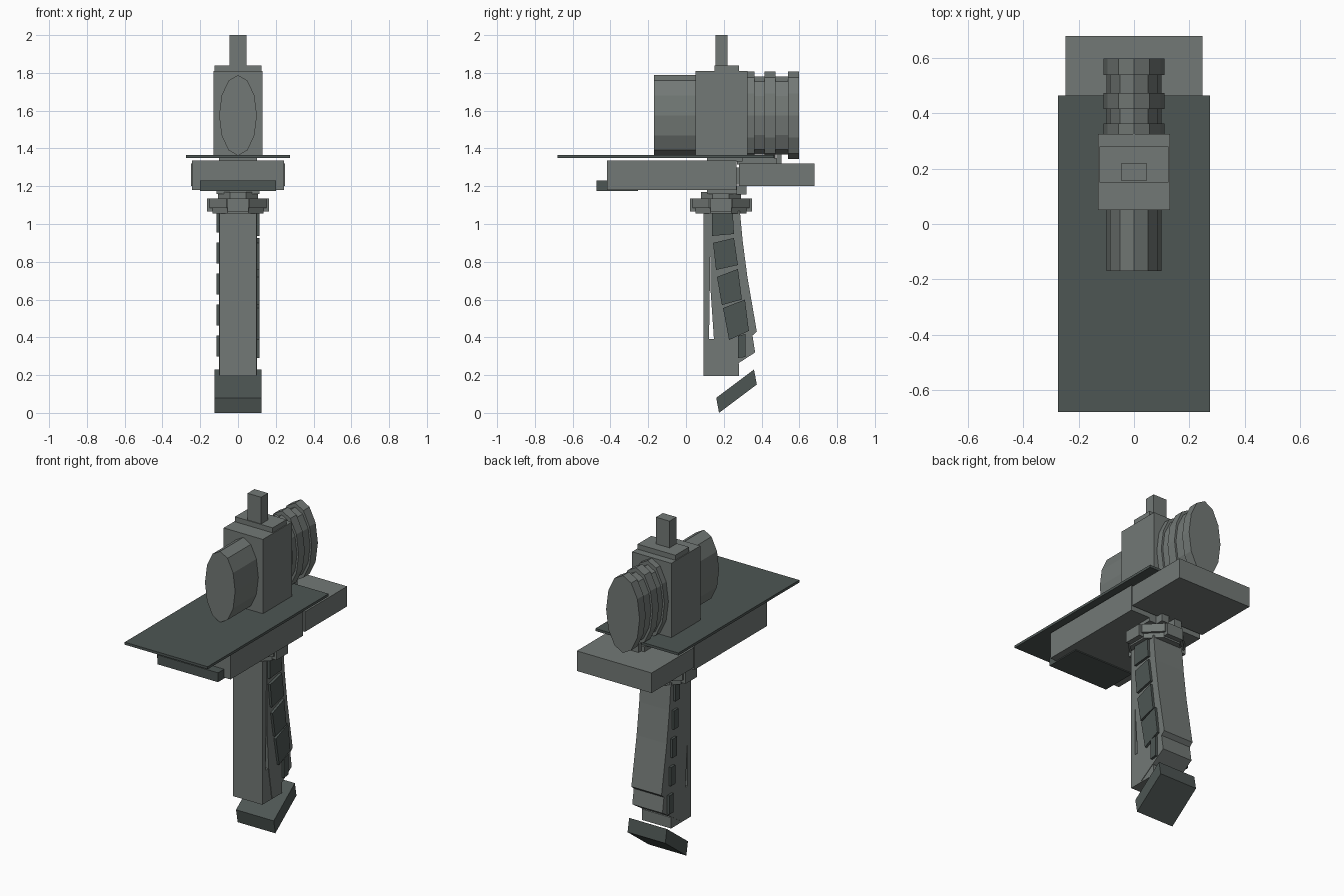
import bpy, bmesh, math
from mathutils import Vector

if "Cube" in bpy.data.objects:
    bpy.data.objects.remove(bpy.data.objects["Cube"])


def material(name, rgb):
    m = bpy.data.materials.new(name)
    m.diffuse_color = (*rgb, 1)
    m.use_nodes = True
    m.node_tree.nodes["Principled BSDF"].inputs["Base Color"].default_value = m.diffuse_color
    return m


GREY = material("grey metal", (0.17, 0.19, 0.18))
DARK = material("dark grey", (0.075, 0.092, 0.087))


def finish(name, bm, mat):
    bmesh.ops.recalc_face_normals(bm, faces=bm.faces)
    me = bpy.data.meshes.new(name)
    bm.to_mesh(me)
    bm.free()
    me.materials.append(mat)
    ob = bpy.data.objects.new(name, me)
    bpy.context.collection.objects.link(ob)
    return ob


def extrude(name, pts, vec, mat):
    """Closed prism: a planar outline pushed along vec."""
    bm = bmesh.new()
    face = bm.faces.new([bm.verts.new(p) for p in pts])
    new = bmesh.ops.extrude_face_region(bm, geom=[face], use_keep_orig=True)["geom"]
    bmesh.ops.translate(bm, vec=vec, verts=[v for v in new if isinstance(v, bmesh.types.BMVert)])
    return finish(name, bm, mat)


def side_profile(name, yz, x0, x1, mat):
    return extrude(name, [(x0, y, z) for y, z in yz], Vector((x1 - x0, 0, 0)), mat)


def box(name, x, y, z, mat=GREY):
    return side_profile(name, [(y[0], z[0]), (y[1], z[0]), (y[1], z[1]), (y[0], z[1])], x[0], x[1], mat)


def sym(w):
    return (-w, w)


def oval(name, y0, y1, rx, rz, zc=1.575, n=12):
    """Oval drum lying along y."""
    ring = [(rx * math.sin(i * math.tau / n), y0, zc + rz * math.cos(i * math.tau / n)) for i in range(n)]
    return extrude(name, ring, Vector((0, y1 - y0, 0)), GREY)


def disc(name, z0, z1, r, n=8, yc=0.185):
    """Upright drum around the grip axis, flats facing the sides."""
    r /= math.cos(math.pi / n)
    ring = [(r * math.cos((i + .5) * math.tau / n), yc + r * math.sin((i + .5) * math.tau / n), z0)
            for i in range(n)]
    return extrude(name, ring, Vector((0, 0, z1 - z0)), GREY)


# Upper body: block, cap, post, front barrel
box("body_block", sym(.13), (.05, .325), (1.36, 1.81))
box("body_cap", sym(.125), (.15, .28), (1.81, 1.84))
box("top_post", sym(.045), (.155, .22), (1.84, 2.0))
oval("front_barrel", -.17, .05, .10, .213)

# Rear barrel with raised rings
oval("rear_barrel", .32, .598, .10, .207)
for i, (a, b) in enumerate([(.32, .363), (.416, .474), (.54, .598)]):
    oval(f"rear_ring_{i + 1}", a, b, .111, .232)

# Top plate and the slabs beneath it
box("top_plate", sym(.275), (-.68, .465), (1.35, 1.365), DARK)
box("front_slab", sym(.243), (-.418, .268), (1.18, 1.337))
box("rear_slab", sym(.248), (.28, .68), (1.20, 1.32))
box("slab_joint", sym(.10), (.25, .30), (1.21, 1.30))
box("plate_spacer", sym(.10), (.11, .30), (1.33, 1.355))
box("rear_bracket", sym(.06), (.27, .48), (1.315, 1.35))
box("rear_hook", sym(.04), (.48, .505), (1.31, 1.37))
box("front_underplate", sym(.20), (-.475, -.255), (1.174, 1.23), DARK)

# Collar between slabs and grip
box("neck", sym(.115), (.11, .27), (1.16, 1.20))
disc("neck_ring", 1.135, 1.17, .105)
disc("collar_upper", 1.085, 1.135, .15)
disc("collar_lower", 1.055, 1.085, .135)
for s in (-1, 1):
    box("collar_side_lug", (s * .13, s * .165), (.13, .24), (1.065, 1.135))
    box("collar_end_lug", sym(.055), (.185 + s * .13, .185 + s * .165), (1.065, 1.135))
    box("rear_clip", (s * .02, s * .07), (.25, .32), (1.155, 1.205))

# Grip: upright front bar with foot, and slanted rear handle
side_profile("grip_front_bar", [(.092, 1.07), (.092, .195), (.28, .195), (.28, .26), (.15, .39),
                                (.122, .39), (.132, 1.07)], -.097, .097, GREY)
side_profile("grip_handle", [(.13, 1.07), (.285, 1.07), (.30, .91), (.325, .72), (.375, .43), (.352, .41),
                             (.366, .32), (.18, .20), (.148, .39), (.13, .65)], -.10, .10, GREY)

# Raised pads: wide ones on the right, narrow ones on the left
wide = [[(.138, 1.058), (.248, 1.058), (.254, .947), (.138, .937)],
        [(.143, .90), (.254, .926), (.275, .783), (.159, .757)],
        [(.164, .72), (.275, .762), (.296, .60), (.19, .571)],
        [(.196, .555), (.312, .60), (.333, .434), (.228, .386)],
        [(.275, .407), (.316, .418), (.316, .296), (.275, .291)]]
for i, pts in enumerate(wide):
    side_profile(f"right_pad_{i + 1}", pts, .09, .114, DARK)
    y, z = .24 + .015 * i, 1.01 - .164 * i
    box(f"left_pad_{i + 1}", (-.114, -.09), (y - .021, y + .021), (z - .056, z + .056), DARK)

# Tilted base plate
side_profile("base_plate", [(.16, .08), (.36, .23), (.375, .15), (.175, 0)], -.125, .125, DARK)
